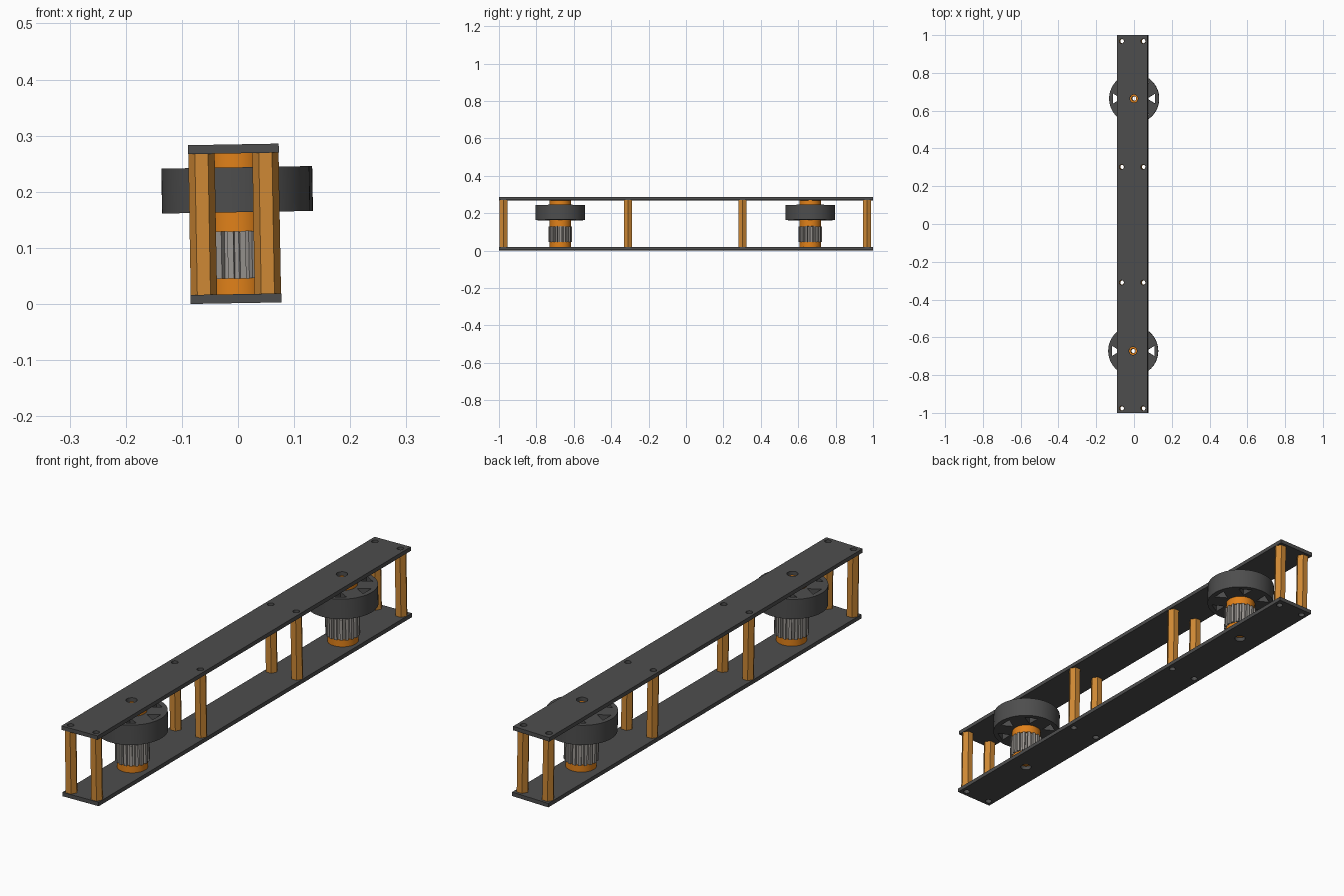
import bpy, bmesh
from math import sin, cos, pi, radians
from mathutils import Matrix

if "Cube" in bpy.data.objects:
    bpy.data.objects.remove(bpy.data.objects["Cube"])

# The whole assembly leans about one degree around its long axis
LEAN = Matrix.Translation((-0.0035, 0, 0.0014)) @ Matrix.Rotation(radians(-1), 4, 'Y')
BAR_X = 0.057
BAR_Y = (-0.976, -0.31, 0.302, 0.968)
DRIVES = (("front", 0.003, -0.672), ("back", 0.008, 0.664))


def material(name, rgb):
    m = bpy.data.materials.new(name)
    m.diffuse_color = (*rgb, 1)
    m.use_nodes = True
    m.node_tree.nodes["Principled BSDF"].inputs["Base Color"].default_value = m.diffuse_color
    return m


DARK = material("dark_grey", (0.075, 0.075, 0.075))
STEEL = material("light_grey", (0.32, 0.30, 0.28))
ORANGE = material("orange", (0.75, 0.22, 0.01))
AMBER = material("amber", (0.62, 0.25, 0.035))


def ring(x, y, r, n=48, a0=0.0):
    return [(x + r * cos(a0 + 2 * pi * i / n), y + r * sin(a0 + 2 * pi * i / n)) for i in range(n)]


def prism(name, loops, z0, z1, mat, smooth=True):
    """Extrude an outline (first loop) with holes (other loops) from z0 to z1."""
    cu = bpy.data.curves.new(name, 'CURVE')
    cu.dimensions = '2D'
    cu.fill_mode = 'BOTH'
    cu.extrude = (z1 - z0) / 2
    for loop in loops:
        s = cu.splines.new('POLY')
        s.points.add(len(loop) - 1)
        for p, (x, y) in zip(s.points, loop):
            p.co = (x, y, 0, 1)
        s.use_cyclic_u = True
    tmp = bpy.data.objects.new(name + "_outline", cu)
    bpy.context.collection.objects.link(tmp)
    dg = bpy.context.evaluated_depsgraph_get()
    me = bpy.data.meshes.new_from_object(tmp.evaluated_get(dg))
    bpy.data.objects.remove(tmp)
    bm = bmesh.new()
    bm.from_mesh(me)
    bmesh.ops.remove_doubles(bm, verts=bm.verts, dist=1e-5)
    bmesh.ops.recalc_face_normals(bm, faces=bm.faces)
    bm.transform(LEAN @ Matrix.Translation((0, 0, (z0 + z1) / 2)))
    for f in bm.faces:
        f.smooth = False
    bm.to_mesh(me)
    bm.free()
    me.materials.clear()
    me.materials.append(mat)
    ob = bpy.data.objects.new(name, me)
    bpy.context.collection.objects.link(ob)
    if smooth:
        bpy.ops.object.select_all(action='DESELECT')
        ob.select_set(True)
        bpy.context.view_layer.objects.active = ob
        bpy.ops.object.shade_smooth_by_angle(angle=radians(30))
    return ob


# Two long plates with bolt and shaft holes
plate = [(-0.081, -1), (0.081, -1), (0.081, 1), (-0.081, 1)]
holes = [ring(sx * BAR_X, y, 0.0125, 24) for y in BAR_Y for sx in (-1, 1)]
holes += [ring(x, y, 0.021, 32) for _, x, y in DRIVES]
prism("bottom_plate", [plate] + holes, 0, 0.016, DARK)
prism("top_plate", [plate] + holes, 0.267, 0.283, DARK)

# Hollow hexagonal standoffs
for i, y in enumerate(BAR_Y):
    for side, sx in (("left", -1), ("right", 1)):
        x = sx * BAR_X
        prism(f"standoff_{side}_{i + 1}", [ring(x, y, 0.0235, 6), ring(x, y, 0.0115, 24)],
              0.016, 0.267, AMBER)

# Wheel stacks: spacers, toothed pulley and wheel with triangular windows
for tag, x, y in DRIVES:
    bore = ring(x, y, 0.012, 32)
    for part, z0, z1 in (("bottom", 0.016, 0.044), ("middle", 0.128, 0.162), ("top", 0.242, 0.267)):
        prism(f"{tag}_{part}_spacer", [ring(x, y, 0.057), bore], z0, z1, ORANGE)

    teeth, n = [], 18
    for i in range(n):
        for f, r in ((-0.30, 0.053), (-0.24, 0.064), (0.24, 0.064), (0.30, 0.053)):
            a = 2 * pi * (i + f) / n
            teeth.append((x + r * cos(a), y + r * sin(a)))
    prism(f"{tag}_pulley", [teeth, bore], 0.044, 0.128, STEEL, smooth=False)

    windows = []
    for k in range(6):
        a = k * pi / 3
        windows.append([(x + u * cos(a) - v * sin(a), y + u * sin(a) + v * cos(a))
                        for u, v in ((0.068, 0), (0.112, -0.027), (0.112, 0.027))])
    prism(f"{tag}_wheel", [ring(x, y, 0.132, 64), bore] + windows, 0.162, 0.242, DARK)
